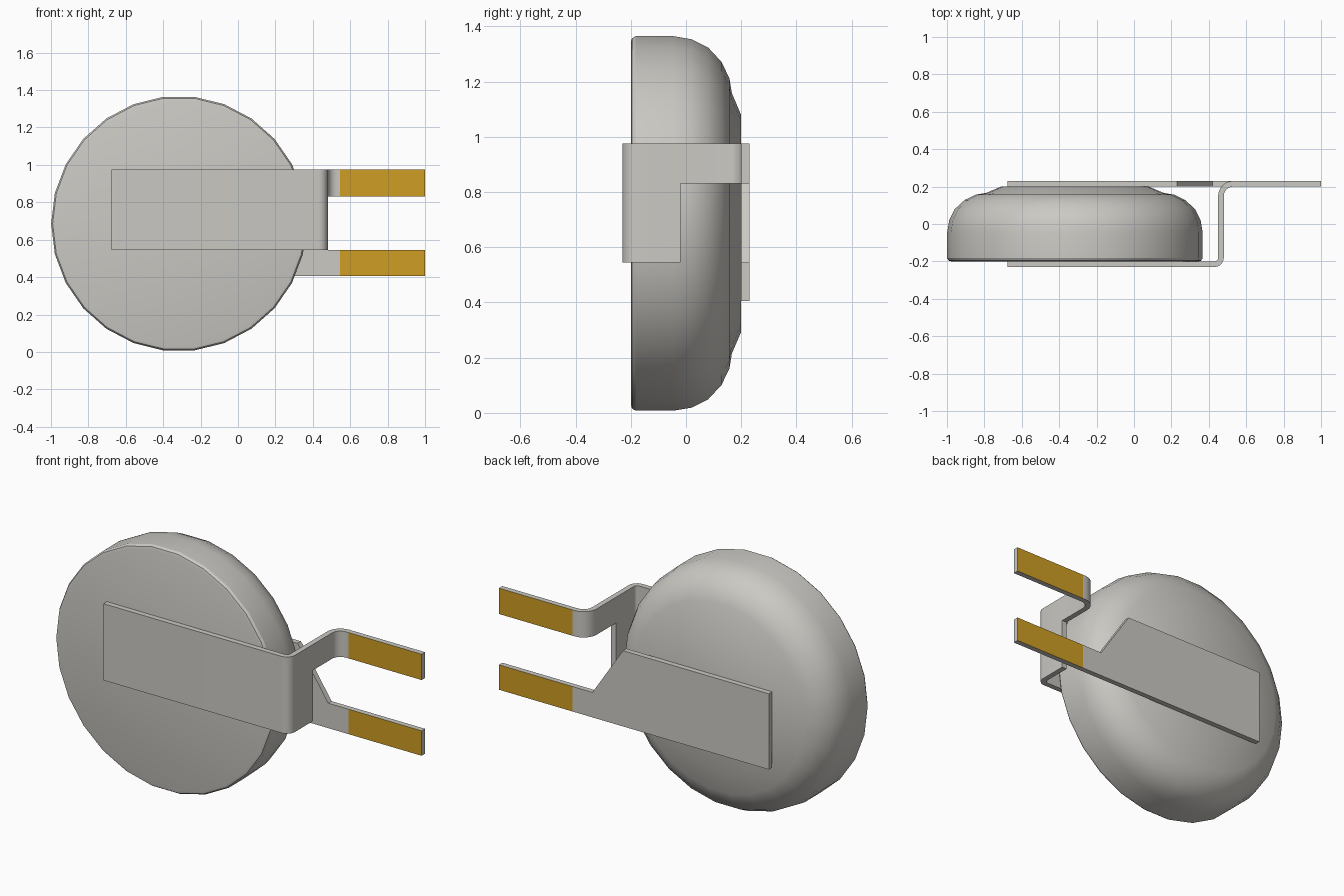
import bpy, bmesh
from math import radians, sin, cos, pi
from mathutils import Vector

if "Cube" in bpy.data.objects:
    bpy.data.objects.remove(bpy.data.objects["Cube"])


def material(name, rgb, metal=0.0):
    m = bpy.data.materials.new(name)
    m.use_nodes = True
    m.diffuse_color = (*rgb, 1)
    m.node_tree.nodes["Principled BSDF"].inputs["Base Color"].default_value = (*rgb, 1)
    return m


steel = material("steel grey", (0.60, 0.585, 0.55))
gold = material("contact gold", (0.62, 0.34, 0.018))

THICK = 0.03
GOLD_X = 0.545      # the plated contacts begin here
LEFT_X = -0.675


def finish(name, bm, thickness=0):
    """Turn a bmesh into an object, thicken sheet metal, and shade it."""
    if thickness:
        for f in bm.faces:
            f.material_index = int(f.calc_center_median().x > GOLD_X)
    mesh = bpy.data.meshes.new(name)
    bm.to_mesh(mesh)
    bm.free()
    mesh.materials.append(steel)
    mesh.materials.append(gold)
    ob = bpy.data.objects.new(name, mesh)
    bpy.context.collection.objects.link(ob)
    bpy.ops.object.select_all(action="DESELECT")
    ob.select_set(True)
    bpy.context.view_layer.objects.active = ob
    if thickness:
        mod = ob.modifiers.new("sheet", "SOLIDIFY")
        mod.thickness = thickness
        mod.offset = 0
        mod.use_even_offset = True
        mod.material_offset_rim = -1    # cut edges stay steel
        bpy.ops.object.modifier_apply(modifier=mod.name)
    bpy.ops.object.shade_smooth_by_angle(angle=radians(25))
    return ob


# Coin cell: lathed profile of (radius, y) about the front-to-back axis
profile = [(0, -0.2), (0.66, -0.2), (0.675, -0.196), (0.683, -0.183), (0.683, -0.045),
           (0.672, 0.02), (0.642, 0.08), (0.59, 0.128), (0.53, 0.157), (0.475, 0.166),
           (0.395, 0.2), (0, 0.2)]
centre = Vector((-0.316, 0, 0.686))
bm = bmesh.new()
verts = [bm.verts.new(centre + Vector((-r, y, 0))) for r, y in profile]
edges = [bm.edges.new(pair) for pair in zip(verts, verts[1:])]
bmesh.ops.spin(bm, geom=verts + edges, cent=centre, axis=(0, 1, 0),
               angle=2 * pi, steps=26, use_merge=True)
bmesh.ops.remove_doubles(bm, verts=bm.verts, dist=0.0005)
bmesh.ops.recalc_face_normals(bm, faces=bm.faces)
finish("coin_cell", bm)


def bend(cx, cy, radius, start, end, steps=6):
    """Points of an arc, angles in degrees."""
    angles = [radians(start + (end - start) * i / steps) for i in range(steps + 1)]
    return [(cx + radius * cos(a), cy + radius * sin(a)) for a in angles]


# Front bracket: bent strip, wide up to the notch, then a narrow upper tab
NOTCH_Y = -0.02
path = [(LEFT_X, -0.215)]
path += bend(0.43, -0.18, 0.035, -90, 0)
path += [(0.465, NOTCH_Y)]
notch = len(path) - 1
path += bend(0.53, 0.15, 0.065, 180, 90)
path += [(GOLD_X, 0.215), (1.0, 0.215)]
bm = bmesh.new()
rows = [[bm.verts.new((x, y, z)) for x, y in path] for z in (0.545, 0.83, 0.975)]
for band in range(2):
    low, high = rows[band], rows[band + 1]
    last = notch if band == 0 else len(path) - 1
    for i in range(last):
        bm.faces.new((low[i], low[i + 1], high[i + 1], high[i]))
bmesh.ops.delete(bm, geom=[v for v in bm.verts if not v.link_faces], context="VERTS")
finish("front_bracket", bm, THICK)

# Back bracket: flat plate tapering into the lower tab
outline = [(LEFT_X, 0.405), (GOLD_X, 0.405), (GOLD_X, 0.545),
           (0.42, 0.545), (0.23, 0.83), (LEFT_X, 0.83)]
bm = bmesh.new()
plate = [bm.verts.new((x, 0.215, z)) for x, z in outline]
bm.faces.new(plate)
tip = [bm.verts.new((1.0, 0.215, z)) for z in (0.405, 0.545)]
bm.faces.new((plate[1], tip[0], tip[1], plate[2]))
finish("back_bracket", bm, THICK)
